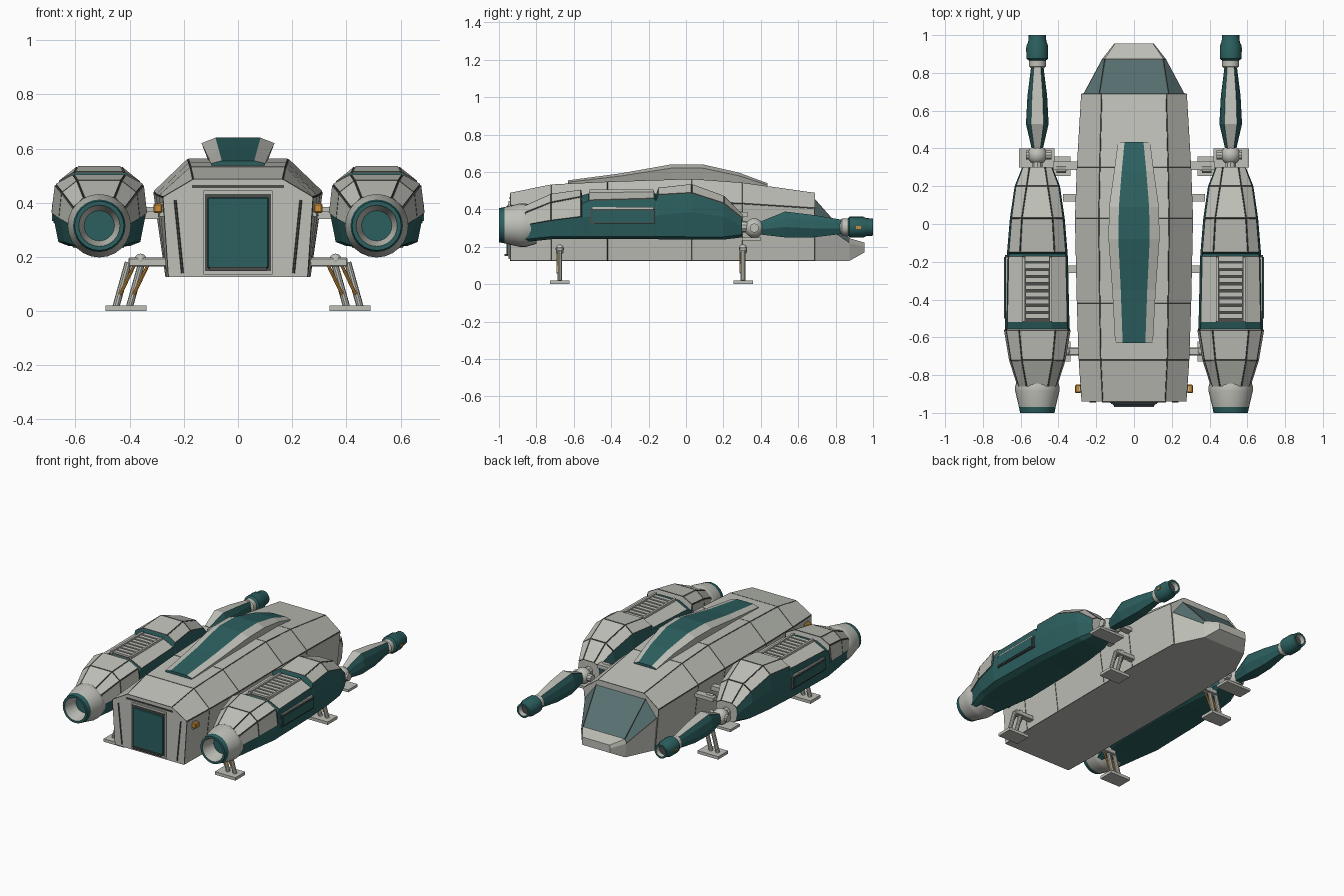
import bpy, bmesh, math
from mathutils import Vector

if "Cube" in bpy.data.objects:
    bpy.data.objects.remove(bpy.data.objects["Cube"])

NAMES = [("light_grey_hull", (0.52, 0.53, 0.48)), ("deep_teal", (0.025, 0.115, 0.115)),
         ("cockpit_glass", (0.10, 0.17, 0.17)), ("amber_light", (0.60, 0.27, 0.04)),
         ("dark_seam", (0.07, 0.075, 0.07))]
MATS = []
for n, c in NAMES:
    m = bpy.data.materials.new(n)
    m.diffuse_color = (*c, 1)
    m.use_nodes = True
    m.node_tree.nodes["Principled BSDF"].inputs["Base Color"].default_value = m.diffuse_color
    MATS.append(m)
GREY, TEAL, GLASS, AMBER, DARK = range(5)


def finish(name, bm, mirror=False, smooth=False):
    me = bpy.data.meshes.new(name)
    bmesh.ops.recalc_face_normals(bm, faces=bm.faces)
    bm.to_mesh(me)
    bm.free()
    for m in MATS:
        me.materials.append(m)
    ob = bpy.data.objects.new(name, me)
    bpy.context.collection.objects.link(ob)
    if smooth:
        bpy.context.view_layer.objects.active = ob
        ob.select_set(True)
        bpy.ops.object.shade_smooth_by_angle(angle=math.radians(35))
        ob.select_set(False)
    if mirror:
        ob.modifiers.new("mirror", 'MIRROR')
    return ob


def loft(stations, rule, cx=0.0, cap=(GREY, GREY)):
    """stations: (y, [(half width, z), ... bottom to top]); rule(station, band) -> material.
    Band -1 is the underside, the last band is the roof."""
    bm = bmesh.new()
    n = len(stations[0][1])
    rings = [[bm.verts.new((cx + x, y, z)) for x, z in h] +
             [bm.verts.new((cx - x, y, z)) for x, z in reversed(h)] for y, h in stations]
    for i in range(len(rings) - 1):
        a, b = rings[i], rings[i + 1]
        for k in range(2 * n):
            j = (k + 1) % (2 * n)
            f = bm.faces.new((a[k], a[j], b[j], b[k]))
            band = -1 if k == 2 * n - 1 else (k if k < n else 2 * n - 2 - k)
            f.material_index = rule(i, band)
    for r, c in ((rings[0], cap[0]), (rings[-1], cap[1])):
        bm.faces.new(r).material_index = c
    return bm


def lathe(name, profile, mats, cx, cz, sides=24):
    """Spin (y, radius) around an axis along y, one material per segment."""
    bm = bmesh.new()
    rings = []
    for y, r in profile:
        rings.append([bm.verts.new((cx + r * math.cos(t), y, cz + r * math.sin(t)))
                      for t in (2 * math.pi * k / sides for k in range(sides))])
    for i, m in enumerate(mats):
        for k in range(sides):
            j = (k + 1) % sides
            bm.faces.new((rings[i][k], rings[i][j], rings[i + 1][j], rings[i + 1][k])).material_index = m
    bm.faces.new(rings[0]).material_index = mats[0]
    bm.faces.new(rings[-1]).material_index = mats[-1]
    return finish(name, bm, True, True)


def box(name, lo, hi, mat, mirror=True, bevel=0.0):
    bm = bmesh.new()
    bmesh.ops.create_cube(bm, size=1)
    for v in bm.verts:
        v.co = [(a + b) / 2 + (b - a) * c for a, b, c in zip(lo, hi, v.co)]
    if bevel:
        bmesh.ops.bevel(bm, geom=bm.edges[:], offset=bevel, segments=1, affect='EDGES')
    for f in bm.faces:
        f.material_index = mat
    return finish(name, bm, mirror)


def rod(name, a, b, r, mat=GREY, sides=10):
    a, b = Vector(a), Vector(b)
    bm = bmesh.new()
    bmesh.ops.create_cone(bm, cap_ends=True, segments=sides, radius1=r, radius2=r, depth=(b - a).length)
    q = (b - a).to_track_quat('Z', 'Y')
    for v in bm.verts:
        v.co = q @ v.co + (a + b) / 2
    for f in bm.faces:
        f.material_index = mat
    return finish(name, bm, True, True)


def ball(name, c, r):
    bm = bmesh.new()
    bmesh.ops.create_uvsphere(bm, u_segments=16, v_segments=10, radius=r)
    bmesh.ops.translate(bm, vec=c, verts=bm.verts)
    return finish(name, bm, True, True)


def panel(bm, faces, width, depth, rim):
    for f in bmesh.ops.inset_individual(bm, faces=faces, thickness=width, depth=depth)["faces"]:
        f.material_index = rim


# Main hull: y, bottom width, side width, side z, roof width, roof z
hull = [(-.94, .255, .275, .42, .165, .485), (-.72, .26, .29, .425, .175, .53),
        (-.42, .262, .30, .43, .18, .545), (.03, .265, .31, .44, .185, .56),
        (.30, .262, .30, .43, .18, .54), (.69, .25, .277, .405, .17, .485)]
bm = loft([(y, [(a, .125), (b, zb), (c, zc)]) for y, a, b, zb, c, zc in hull], lambda i, b: GREY)
bm.faces.ensure_lookup_table()
bm.normal_update()
bmesh.ops.recalc_face_normals(bm, faces=bm.faces)
panel(bm, [f for f in bm.faces if abs(f.normal.y) < .8 and f.normal.z > -.5], .0025, .003, DARK)
finish("main_hull", bm)

# Cockpit with framed windshield and nose lip
nose = [(.685, [(.25, .125), (.27, .35), (.185, .46)]),
        (.875, [(.16, .125), (.168, .22), (.155, .245)]),
        (.955, [(.105, .17), (.105, .20), (.10, .222)])]
bm = loft(nose, lambda i, b: GLASS if i == 0 and b in (1, 2) else GREY)
bmesh.ops.recalc_face_normals(bm, faces=bm.faces)
panel(bm, [f for f in bm.faces if f.material_index == GLASS], .008, -.003, DARK)
finish("cockpit", bm)

# Dorsal spine: y, base width, base z, rim width, rim z, strip width, strip z
spine = [(-.63, .085, .50, .10, .545, .06, .555), (-.35, .09, .52, .115, .578, .07, .592),
         (-.08, .10, .53, .135, .62, .083, .64), (.09, .10, .53, .132, .62, .08, .64),
         (.28, .085, .52, .105, .58, .065, .597), (.435, .07, .50, .085, .53, .05, .54)]
bm = loft([(y, [(a, za), (b, zb), (c, zc)]) for y, a, za, b, zb, c, zc in spine],
          lambda i, b: TEAL if b == 2 else GREY, cap=(TEAL, TEAL))
finish("dorsal_spine", bm)

# Door, its frame and the trim on the hull's end wall
box("door_frame", (-.128, -.948, .135), (.128, -.93, .445), GREY, False)
box("door_seam", (-.122, -.952, .148), (.122, -.94, .432), DARK, False)
box("door", (-.113, -.96, .158), (.113, -.94, .42), TEAL, False, .004)
box("door_sill", (-.105, -.97, .15), (.105, -.94, .162), DARK, False)
box("wall_header", (-.17, -.945, .455), (.17, -.935, .465), DARK, False)
rod("wall_trim", (.205, -.94, .14), (.232, -.94, .41), .005, DARK, 6)
box("marker_light", (.28, -.895, .362), (.312, -.85, .397), AMBER, True, .005)
box("marker_mount", (.26, -.885, .35), (.29, -.86, .40), GREY)

# Engine nacelle: y, width, bottom z, side z, shoulder z, roof width, roof z
CX = .512
nac = [(-.86, .10, .225, .315, .38, .055, .415), (-.72, .145, .24, .34, .435, .08, .478),
       (-.56, .172, .24, .36, .465, .095, .50), (-.555, .172, .24, .36, .43, .075, .475),
       (-.52, .17, .24, .36, .445, .075, .485), (-.17, .162, .24, .365, .455, .075, .49),
       (-.16, .16, .24, .365, .445, .075, .48), (-.15, .16, .24, .37, .475, .09, .51),
       (.03, .145, .238, .385, .485, .08, .53), (.20, .12, .238, .36, .43, .055, .468),
       (.30, .08, .25, .31, .35, .04, .37)]


def nac_rule(i, b):
    if b < 2:
        return TEAL
    if i == 3 or i == 5 or i == 6:
        return TEAL
    if i == 4:
        return (TEAL, GREY, DARK)[b - 2]
    return TEAL if b == 2 and i > 6 else GREY


bm = loft([(y, [(w * .65, zb), (w * .88, zb + .015), (w, zs), (w * .93, zh), (wt, zt)])
           for y, w, zb, zs, zh, wt, zt in nac], nac_rule, CX)
bmesh.ops.recalc_face_normals(bm, faces=bm.faces)
panel(bm, [f for f in bm.faces if f.material_index == GREY and abs(f.normal.y) < .8], .003, .005, DARK)
finish("nacelle", bm, True)

# Cooling slats and side panel of each nacelle
for k in range(9):
    y = -.50 + k * .038
    box("cooling_slat", (CX - .062, y, .475), (CX + .062, y + .026, .497), GREY)
box("slat_rail", (CX + .064, -.515, .47), (CX + .078, -.175, .505), GREY)
box("slat_rail", (CX - .078, -.515, .47), (CX - .064, -.175, .505), GREY)
box("side_panel_seam", (.655, -.51, .325), (.682, -.165, .402), DARK)
box("side_panel", (.655, -.50, .333), (.687, -.175, .394), TEAL)
box("side_panel_top", (.655, -.50, .40), (.68, -.175, .412), GREY)

# Nozzle with recessed bell
lathe("engine_nozzle", [(-.80, .10), (-.86, .117), (-.885, .117), (-.97, .097), (-1.0, .091),
                        (-1.0, .076), (-.91, .056), (-.91, .02)],
      [GREY, GREY, GREY, TEAL, TEAL, GREY, TEAL], CX, .315)

# Forward boom: joint, tapered arm and tip
ball("boom_joint", (CX, .365, .30), .052)
rod("joint_pin", (CX - .075, .365, .30), (CX + .06, .365, .30), .025)
rod("joint_link", (CX, .25, .31), (CX, .45, .30), .03)
box("joint_plate", (.42, .30, .233), (.61, .40, .25), GREY)
arm = [(.40, .03, .265, .335), (.53, .06, .25, .388), (.68, .052, .25, .37), (.83, .033, .268, .345)]
bm = loft([(y, [(w * .6, a), (w, a * .6 + b * .4), (w * .85, a * .25 + b * .75), (w * .55, b)])
           for y, w, a, b in arm], lambda i, b: GREY if b == 3 else TEAL, CX, (TEAL, TEAL))
finish("boom_arm", bm, True)
lathe("boom_tip", [(.82, .03), (.835, .045), (.865, .045), (.875, .057), (.945, .057), (.965, .048),
                   (1.0, .046), (1.0, .034), (.97, .03), (.97, .01)],
      [GREY, GREY, TEAL, TEAL, TEAL, TEAL, TEAL, GREY, DARK], CX, .305, 16)
box("tip_marker", (CX + .05, .91, .295), (CX + .06, .935, .31), AMBER)

# Brackets joining hull and nacelle
box("nacelle_bracket", (.29, .285, .36), (.43, .33, .385), GREY)
rod("bracket_pin", (.36, .29, .37), (.41, .29, .37), .022)
for y in (-.24, .14):
    box("nacelle_coupler", (.29, y - .02, .34), (.375, y + .02, .37), GREY)

# Landing legs
for y in (-.675, .305):
    box("landing_foot", (.337, y - .052, 0), (.49, y + .052, .02), GREY)
    box("leg_mount", (.25, y - .02, .165), (.405, y + .02, .197), GREY, True, .004)
    ball("leg_pivot", (.36, y, .19), .022)
    for x in (.335, .385):
        rod("leg_strut", (x + .02, y, .18), (x + .065, y, .018), .013)
        rod("leg_piston", (x - .005, y - .012, .175), (x + .05, y - .012, .06), .006, AMBER, 8)
